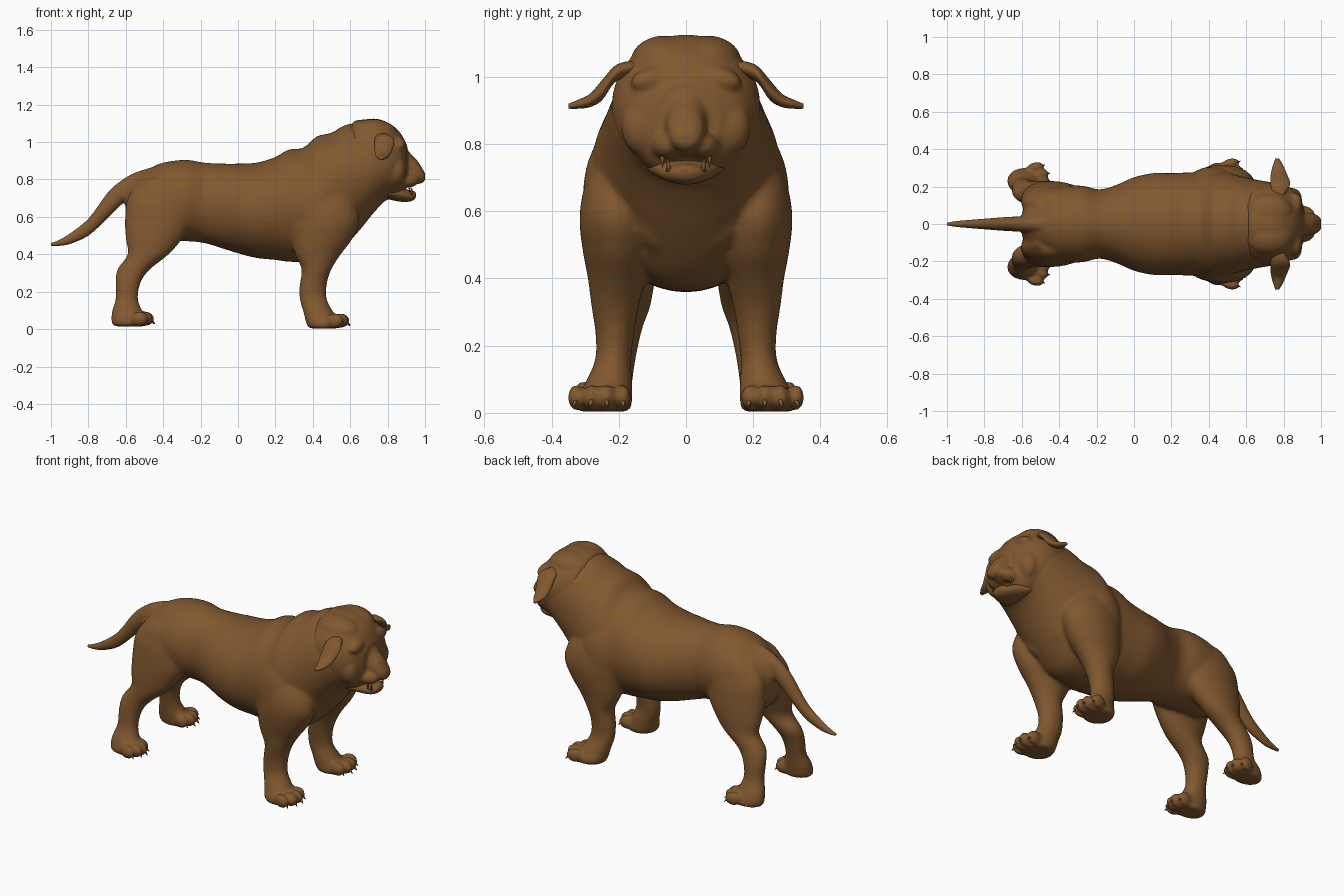
import bpy, bmesh, math
from mathutils import Matrix, Vector

cube = bpy.data.objects.get("Cube")
if cube:
    bpy.data.objects.remove(cube, do_unlink=True)

fur = bpy.data.materials.new("brown fur")
fur.use_nodes = True
COLOUR = (0.22, 0.098, 0.029, 1)
fur.diffuse_color = COLOUR
fur.node_tree.nodes["Principled BSDF"].inputs["Base Color"].default_value = COLOUR


def smooth_rows(rows, steps=4):
    """Catmull-Rom interpolation between profile rows."""
    out = []
    for i in range(len(rows) - 1):
        p = [rows[max(0, min(len(rows) - 1, i + k))] for k in (-1, 0, 1, 2)]
        for s in range(steps):
            t = s / steps
            out.append([0.5 * (2 * b + (c - a) * t + (2 * a - 5 * b + 4 * c - d) * t * t
                               + (3 * b - a - 3 * c + d) * t ** 3)
                        for a, b, c, d in zip(*p)])
    return out + [list(rows[-1])]


def loft(bm, axis, rows, side=1, sides=32):
    """Closed oval tube along an axis; row = position, then two extents."""
    order = {"x": (0, 1, 2), "y": (1, 2, 0), "z": (2, 0, 1)}[axis]
    rings = []
    for t, a0, a1, b0, b1 in smooth_rows(rows):
        ring = []
        for k in range(sides):
            ang = 2 * math.pi * k / sides
            v = [0, 0, 0]
            v[order[0]] = t
            v[order[1]] = (a0 + a1) / 2 + (a1 - a0) / 2 * math.cos(ang)
            v[order[2]] = (b0 + b1) / 2 + (b1 - b0) / 2 * math.sin(ang)
            v[1] *= side
            ring.append(bm.verts.new(v))
        rings.append(ring)
    for r, q in zip(rings, rings[1:]):
        for k in range(sides):
            j = (k + 1) % sides
            bm.faces.new((r[k], r[j], q[j], q[k]))
    bm.faces.new(rings[0])
    bm.faces.new(rings[-1])


def body_loft(bm, rows):
    """Loft along x from (x, bottom, top, half width)."""
    loft(bm, "x", [(x, -w, w, b, t) for x, b, t, w in rows], sides=48)


def blob(bm, centre, radii, yaw=0, pitch=0):
    m = (Matrix.Translation(centre) @ Matrix.Rotation(yaw, 4, "Z")
         @ Matrix.Rotation(pitch, 4, "X") @ Matrix.Diagonal((*radii, 1)))
    bmesh.ops.create_icosphere(bm, subdivisions=3, radius=1, matrix=m)


def spike(bm, start, end, radius):
    a, b = Vector(start), Vector(end)
    m = Matrix.Translation((a + b) / 2) @ (b - a).to_track_quat("Z", "Y").to_matrix().to_4x4()
    bmesh.ops.create_cone(bm, cap_ends=True, segments=10, radius1=radius,
                          radius2=radius * 0.15, depth=(b - a).length, matrix=m)


def finish(bm, name, voxel=0, soften=4):
    bmesh.ops.recalc_face_normals(bm, faces=bm.faces)
    for f in bm.faces:
        f.smooth = True
    mesh = bpy.data.meshes.new(name)
    bm.to_mesh(mesh)
    bm.free()
    mesh.materials.append(fur)
    ob = bpy.data.objects.new(name, mesh)
    bpy.context.collection.objects.link(ob)
    if voxel:
        r = ob.modifiers.new("fuse", "REMESH")
        r.mode = "VOXEL"
        r.voxel_size = voxel
        r.use_smooth_shade = True
        s = ob.modifiers.new("soften", "SMOOTH")
        s.factor = 0.5
        s.iterations = soften


# Torso, neck ruff, tail root, legs and paws fused into one skin
body = bmesh.new()
body_loft(body, [(-.60, .58, .75, .06), (-.56, .51, .80, .12), (-.48, .47, .855, .165),
                 (-.40, .47, .89, .20), (-.28, .47, .905, .205), (-.18, .46, .89, .185),
                 (-.08, .43, .885, .215), (.0, .405, .885, .25), (.1, .38, .89, .272),
                 (.2, .37, .92, .272), (.27, .36, .96, .275), (.35, .36, .97, .278),
                 (.42, .365, 1.03, .285), (.5, .385, 1.05, .275), (.57, .44, 1.09, .255),
                 (.66, .54, 1.105, .236), (.72, .615, 1.1, .226), (.78, .68, 1.07, .212),
                 (.82, .70, 1.03, .19)])
hind = [(.80, -.52, -.28, .04, .15), (.70, -.59, -.23, .02, .205), (.58, -.605, -.24, .02, .225),
        (.48, -.60, -.30, .06, .23), (.40, -.59, -.37, .09, .23), (.32, -.645, -.47, .105, .23),
        (.25, -.655, -.52, .13, .24), (.16, -.655, -.535, .15, .25),
        (.09, -.675, -.51, .16, .285), (.03, -.675, -.5, .17, .3), (.014, -.65, -.5, .18, .28)]
front = [(.78, .35, .55, .08, .25), (.68, .30, .62, .1, .3), (.58, .29, .65, .1, .317),
         (.48, .29, .61, .1, .307), (.40, .305, .55, .12, .292), (.32, .34, .5, .14, .282),
         (.24, .33, .475, .153, .27), (.16, .33, .475, .163, .27),
         (.09, .35, .51, .16, .3), (.03, .365, .54, .16, .33), (.004, .38, .54, .17, .32)]
claws = bmesh.new()
for side in (1, -1):
    loft(body, "z", hind, side)
    loft(body, "z", front, side)
    blob(body, (.42, side * .2, .64), (.14, .108, .21))                 # shoulder
    blob(body, (.55, side * .13, .62), (.1, .075, .17), 0, side * -.45)  # chest muscle
    blob(body, (-.42, side * .13, .62), (.15, .08, .2))                 # thigh
    for x, y, z, width in ((.53, .19, .046, .2), (-.515, .19, .056, .17)):
        for i, forward in enumerate((0, .02, .015, -.012)):
            spread = (i - 1) * .1
            tx, ty = x + forward, y + i * width * .225
            blob(body, (tx, side * ty, z), (.047, .026, .04), side * spread)
            spike(claws, (tx + .03, side * ty, z - .005),
                  (tx + .05, side * (ty + spread * .06), z - .028), .01)
body_loft(body, [(-.38, .8, .885, .03), (-.46, .76, .865, .045), (-.54, .71, .842, .046),
                 (-.62, .675, .80, .04), (-.68, .61, .745, .037)])
finish(body, "body", .011, 6)
finish(claws, "claws")

# Head: skull, brows, cheeks, muzzle and lips fused together
head = bmesh.new()
body_loft(head, [(.58, .86, 1.04, .1), (.62, .78, 1.11, .18), (.67, .73, 1.12, .21),
                 (.74, .70, 1.125, .221), (.80, .695, 1.105, .212), (.85, .705, 1.07, .185),
                 (.88, .73, 1.03, .155), (.905, .76, .98, .1)])
body_loft(head, [(.82, .755, 1.02, .075), (.89, .76, .975, .066), (.93, .765, .93, .06),
                 (.96, .775, .9, .054), (.985, .78, .86, .045), (1.0, .795, .835, .03)])
for side in (1, -1):
    blob(head, (.845, side * .085, .995), (.048, .085, .04), side * -.35, side * -.2)  # brow
    blob(head, (.835, side * .115, .85), (.06, .08, .09), side * -.4)       # cheek
    blob(head, (.9, side * .055, .795), (.07, .045, .04), side * -.2)       # upper lip
    blob(head, (.72, side * .065, 1.045), (.13, .1, .078))                  # crown
    blob(head, (.87, side * .095, .94), (.014, .03, .014), side * -.45)     # eyelid
finish(head, "head", .008, 8)

# Lower jaw and fangs
jaw = bmesh.new()
body_loft(jaw, [(.8, .695, .77, .12), (.86, .682, .765, .095), (.91, .68, .745, .07),
                (.94, .69, .738, .048), (.952, .705, .73, .03)])
finish(jaw, "lower_jaw", .008)
fangs = bmesh.new()
for side in (1, -1):
    spike(fangs, (.925, side * .05, .72), (.93, side * .055, .758), .009)
    spike(fangs, (.915, side * .07, .775), (.918, side * .07, .73), .009)
finish(fangs, "fangs")

# Folded ears
ear = [(.14, 1.015, 1.045, .745, .80), (.18, 1.0, 1.045, .735, .82),
       (.215, .98, 1.03, .73, .835), (.25, .93, .99, .73, .825), (.285, .91, .95, .735, .81),
       (.32, .905, .932, .745, .795), (.35, .905, .92, .755, .775)]
for side, name in ((1, "left_ear"), (-1, "right_ear")):
    bm = bmesh.new()
    loft(bm, "y", ear, side)
    finish(bm, name)

# Tapered tail
tail = bmesh.new()
body_loft(tail, [(-.58, .705, .815, .038), (-.64, .65, .782, .039), (-.7, .59, .725, .036),
                 (-.8, .5, .59, .028), (-.9, .455, .51, .02), (-.96, .445, .475, .014),
                 (-1.0, .445, .46, .007)])
finish(tail, "tail")
